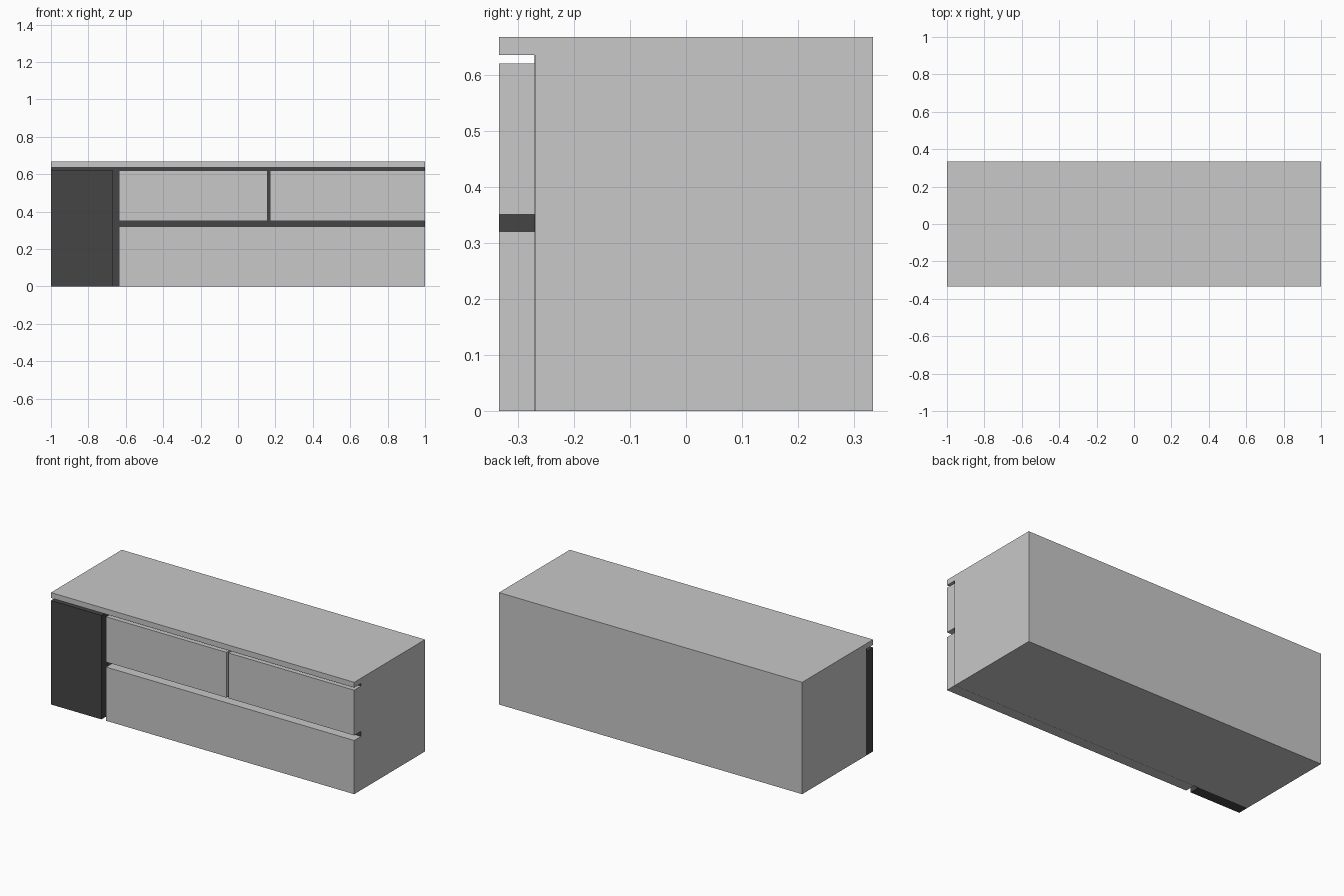
import bpy

if "Cube" in bpy.data.objects:
    bpy.data.objects.remove(bpy.data.objects["Cube"])


def make_material(name, value):
    m = bpy.data.materials.new(name)
    m.diffuse_color = (value, value, value, 1)
    m.use_nodes = True
    m.node_tree.nodes["Principled BSDF"].inputs["Base Color"].default_value = m.diffuse_color
    return m


LIGHT = make_material("light_grey", 0.58)
DARK = make_material("dark_grey", 0.06)


def box(name, x, y, z, mat):
    """Box from (min, max) ranges on each axis."""
    bpy.ops.mesh.primitive_cube_add(size=1)
    o = bpy.context.object
    o.name = name
    for v in o.data.vertices:
        v.co = [r[0] if c < 0 else r[1] for c, r in zip(v.co, (x, y, z))]
    o.data.materials.append(mat)
    return o


FRONT, RECESS, BACK = -0.3335, -0.268, 0.3335
PANEL = RECESS - 0.002
TOP, SLAB, DRAWER_TOP = 0.667, 0.635, 0.62
facing = (FRONT, PANEL)

# Main carcass and overhanging top
box("cabinet_body", (-1, 1), (RECESS, BACK), (0, SLAB), LIGHT)
box("cabinet_top", (-1, 1), (FRONT, BACK), (SLAB, TOP), LIGHT)

# Dark backing seen through the gaps
box("recess_panel", (-1, 1), (PANEL, RECESS), (0, SLAB), DARK)

# Door on the left
box("door", (-1, -0.667), facing, (0, DRAWER_TOP), DARK)

# Drawer fronts
box("upper_left_drawer", (-0.637, 0.157), facing, (0.35, DRAWER_TOP), LIGHT)
box("upper_right_drawer", (0.17, 1), facing, (0.35, DRAWER_TOP), LIGHT)
box("lower_drawer", (-0.637, 1), facing, (0, 0.32), LIGHT)
